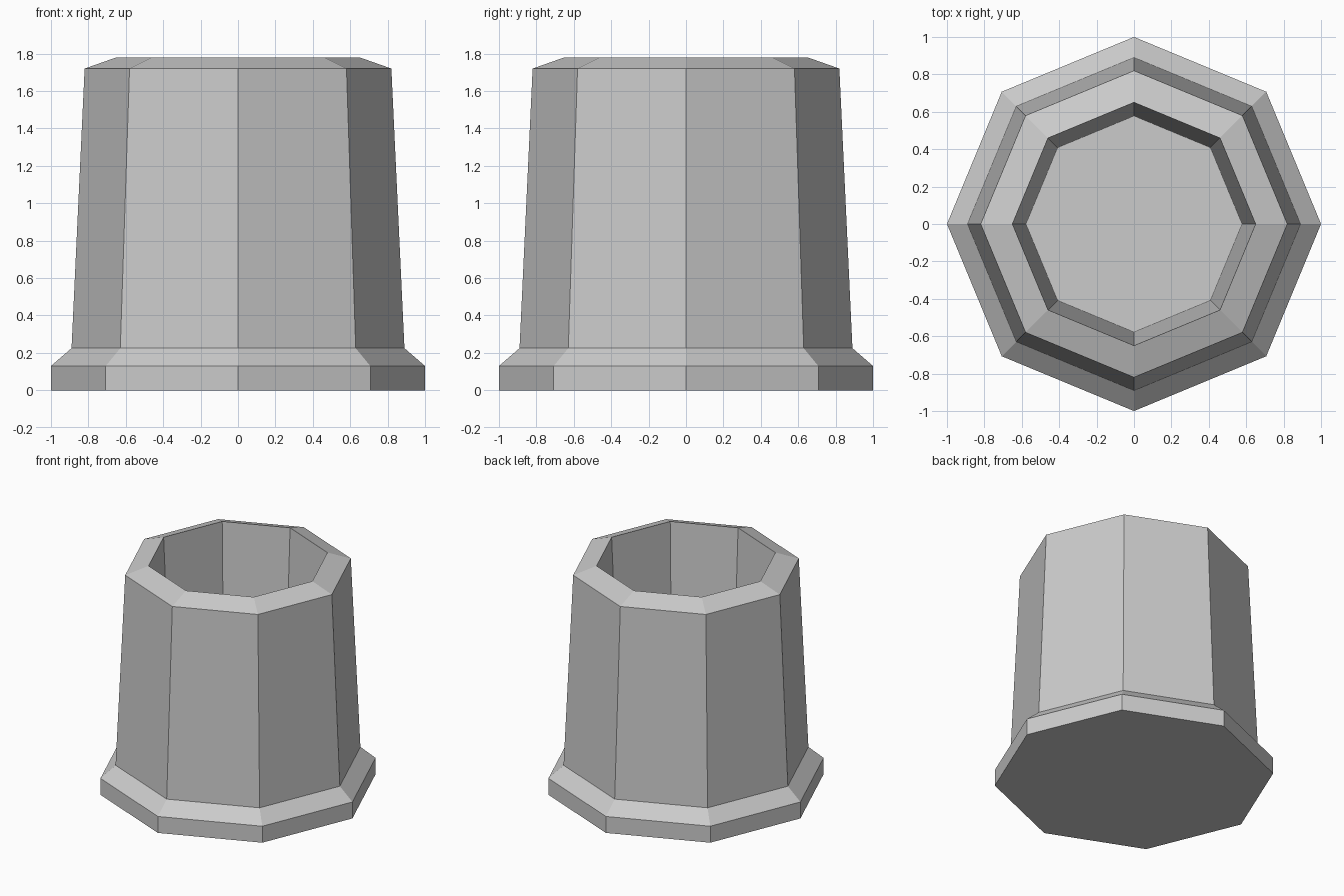
import bpy
import bmesh
from math import cos, sin, tau

cube = bpy.data.objects.get("Cube")
if cube:
    bpy.data.objects.remove(cube, do_unlink=True)

# Plain grey material
GREY = (0.6, 0.6, 0.6, 1.0)
grey = bpy.data.materials.new("plain_grey")
grey.use_nodes = True
grey.diffuse_color = GREY
grey.node_tree.nodes["Principled BSDF"].inputs["Base Color"].default_value = GREY

# Profile (radius, height): foot, chamfer, tapered wall, sloped rim, inner wall
SIDES = 8
PROFILE = [(1.0, 0.0), (1.0, 0.13), (0.89, 0.225), (0.82, 1.72),
           (0.65, 1.78), (0.578, 0.225)]


def add_ring(bm, radius, z):
    return [bm.verts.new((radius * cos(tau * i / SIDES),
                          radius * sin(tau * i / SIDES), z))
            for i in range(SIDES)]


# Octagonal pot body
bm = bmesh.new()
rings = [add_ring(bm, r, z) for r, z in PROFILE]
for low, high in zip(rings, rings[1:]):
    for i in range(SIDES):
        j = (i + 1) % SIDES
        bm.faces.new((low[i], low[j], high[j], high[i]))

# Closed underside and inner floor
bm.faces.new(rings[0][::-1])
bm.faces.new(rings[-1])
bmesh.ops.recalc_face_normals(bm, faces=bm.faces)

mesh = bpy.data.meshes.new("pot_body")
bm.to_mesh(mesh)
bm.free()
mesh.materials.append(grey)
bpy.context.collection.objects.link(bpy.data.objects.new("pot_body", mesh))
